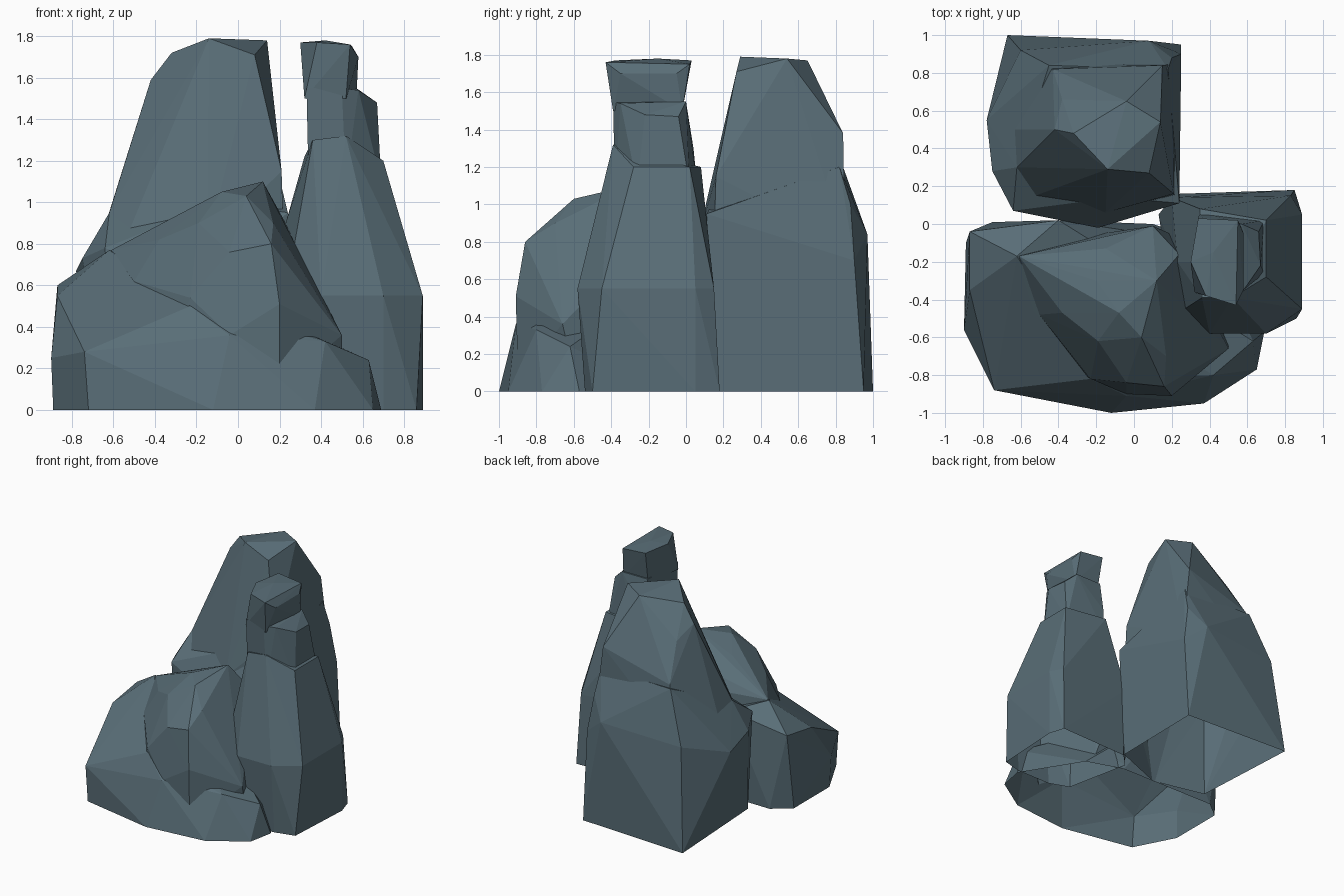
import bpy
import bmesh

# Remove the default object
cube = bpy.data.objects.get("Cube")
if cube:
    bpy.data.objects.remove(cube, do_unlink=True)

# Single slate colour shared by every rock
slate = bpy.data.materials.new("slate_blue_grey")
slate.use_nodes = True
slate.diffuse_color = (0.1, 0.155, 0.185, 1)
shader = next(n for n in slate.node_tree.nodes if n.type == "BSDF_PRINCIPLED")
shader.inputs["Base Color"].default_value = slate.diffuse_color
shader.inputs["Roughness"].default_value = 0.9


def chunk(name, points):
    """Faceted stone chunk: the convex hull of a few corner points."""
    bm = bmesh.new()
    for point in points:
        bm.verts.new(point)
    result = bmesh.ops.convex_hull(bm, input=bm.verts[:])
    spare = set(result["geom_interior"]) | set(result["geom_unused"])
    spare = [v for v in spare if isinstance(v, bmesh.types.BMVert)]
    bmesh.ops.delete(bm, geom=spare, context="VERTS")
    bmesh.ops.recalc_face_normals(bm, faces=bm.faces[:])
    mesh = bpy.data.meshes.new(name)
    bm.to_mesh(mesh)
    bm.free()
    mesh.materials.append(slate)
    obj = bpy.data.objects.new(name, mesh)
    bpy.context.scene.collection.objects.link(obj)
    return obj


def fuse(body, *extras):
    """Union chunks into one rock and leave its underside open."""
    for extra in extras:
        union = body.modifiers.new("union", "BOOLEAN")
        union.operation = "UNION"
        union.solver = "EXACT"
        union.object = extra
    bpy.context.view_layer.update()
    graph = bpy.context.evaluated_depsgraph_get()
    mesh = bpy.data.meshes.new_from_object(body.evaluated_get(graph))
    body.modifiers.clear()
    body.data = mesh
    for extra in extras:
        bpy.data.objects.remove(extra, do_unlink=True)

    bm = bmesh.new()
    bm.from_mesh(mesh)
    underside = [f for f in bm.faces if all(v.co.z < 0.001 for v in f.verts)]
    bmesh.ops.delete(bm, geom=underside, context="FACES")
    for face in bm.faces:
        face.smooth = False
        face.material_index = 0
    bm.to_mesh(mesh)
    bm.free()


# Tall back rock: broad lower body and tapering crown
back_rock = chunk("back_rock", [
    (-.67, 1, 0), (-.2, .95, 0), (.25, .95, 0), (.24, .17, 0),
    (-.19, 0, 0), (-.62, .1, 0),
    (-.78, .55, .67), (-.75, .28, .73), (-.64, .07, .78), (-.19, -.02, .6),
    (.24, .11, .95), (.25, .9, .7), (.08, .97, .84), (-.6, .92, .8),
    (-.62, .3, .95), (.2, .88, 1), (-.45, .84, 1.2), (.18, .82, 1.2),
    (-.1, .14, 1),
])
back_crown = chunk("back_crown", [
    (-.7, .5, .7), (-.55, .14, .8), (-.15, .06, .8), (.22, .15, .8),
    (.22, .85, .8), (-.5, .85, .8), (-.62, .3, .95), (.21, .16, 1.15),
    (-.56, .45, 1.05), (-.3, .2, 1.2), (-.48, .48, 1.3), (.19, .24, 1.25),
    (-.43, .82, 1.22), (.15, .84, 1.38), (-.38, .66, 1.5), (-.42, .5, 1.59),
    (-.32, .48, 1.72), (-.14, .29, 1.79), (.08, .27, 1.71),
    (.14, .54, 1.78), (-.04, .65, 1.77),
])
fuse(back_rock, back_crown)

# Low front rock: sloping mass with a ledge, and a hump rising from it
front_rock = chunk("front_rock", [
    (-.89, -.1, 0), (-.89, -.55, 0), (-.72, -.88, 0), (-.12, -1, 0),
    (.37, -.95, 0), (.65, -.77, 0), (.69, -.57, 0), (.4, -.1, 0),
    (.1, 0, 0), (-.75, .01, 0),
    (-.74, -.88, .28), (-.9, -.56, .25), (-.87, -.04, .6), (-.87, -.35, .55),
    (-.62, -.17, .77), (-.53, -.46, .62), (-.23, -.82, .5), (-.04, -.91, .36),
    (.42, -.8, .33), (.63, -.62, .24), (-.4, .02, .7),
])
front_hump = chunk("front_hump", [
    (-.4, -.7, .1), (.2, -.9, .1), (.5, -.6, .1), (.3, -.1, .1), (-.5, -.1, .1),
    (-.08, -.47, 1.05), (.04, -.6, 1.03), (.12, -.3, 1.1), (.17, -.7, .9),
    (.16, -.86, .8), (-.04, -.84, .76), (.2, -.91, .51), (-.2, -.3, .97),
    (-.19, -.62, .9), (-.38, -.47, .82), (-.23, -.82, .54), (-.04, -.9, .36),
    (-.15, -.13, .88), (.24, -.16, .88), (.1, -.01, .78), (-.61, -.17, .77),
    (-.5, -.48, .62), (.34, -.55, .66), (.5, -.66, .36),
])
fuse(front_rock, front_hump)

# Slender side pillar: wide foot, straight neck and flared cap stone
side_pillar = chunk("side_pillar", [
    (.24, .16, 0), (.13, .05, 0), (.24, -.48, 0), (.4, -.54, 0),
    (.7, -.54, 0), (.86, -.5, 0), (.89, .05, 0), (.85, .18, 0),
    (.22, -.48, .5), (.4, -.58, .55), (.7, -.58, .55), (.89, -.45, .55),
    (.89, .05, .55), (.83, .15, .55), (.2, .14, .6), (.23, -.2, .9),
    (.32, -.2, 1.22), (.36, -.39, 1.3), (.52, -.39, 1.32), (.7, -.28, 1.2),
    (.7, .02, 1.2), (.35, .08, 1.2),
])
pillar_neck = chunk("pillar_neck", [
    (.34, -.36, 1.1), (.52, -.38, 1.1), (.69, -.26, 1.1), (.69, .02, 1.1),
    (.36, .06, 1.1), (.34, .04, 1.3), (.33, -.37, 1.55), (.5, -.39, 1.55),
    (.58, -.35, 1.54), (.57, 0, 1.55), (.34, 0, 1.55),
    (.67, -.22, 1.48), (.66, -.04, 1.47),
])
pillar_cap = chunk("pillar_cap", [
    (.32, -.36, 1.5), (.52, -.39, 1.5), (.57, -.02, 1.5), (.35, -.02, 1.5),
    (.3, -.2, 1.77), (.38, -.38, 1.77), (.54, -.43, 1.76), (.58, -.35, 1.7),
    (.58, -.05, 1.7), (.55, .02, 1.75), (.34, .03, 1.77), (.42, -.15, 1.78),
])
fuse(side_pillar, pillar_neck, pillar_cap)
